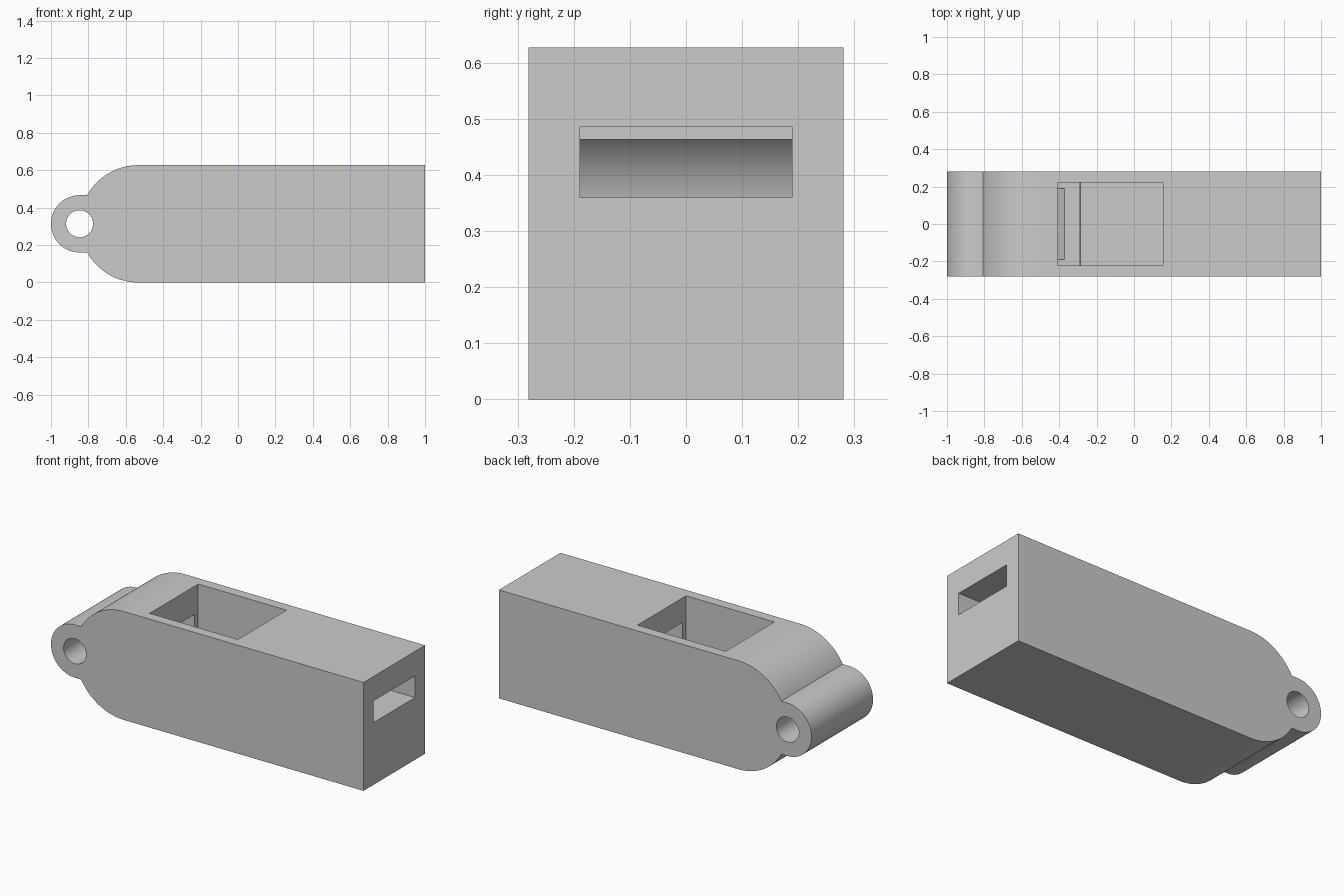
import bpy
import bmesh
from math import sin, cos, asin, pi, radians

cube = bpy.data.objects.get("Cube")
if cube:
    bpy.data.objects.remove(cube, do_unlink=True)

H, HALF_Y = 0.627, 0.281        # body height and half depth
MID = H / 2
NOSE_X, NOSE_R = -0.533, MID    # rounded end of the body
RING_X, RING_R, HOLE_R = -0.847, 0.153, 0.072
CHAMBER_R = 0.194

grey = bpy.data.materials.new("plain_grey")
grey.use_nodes = True
grey.diffuse_color = (0.6, 0.6, 0.6, 1)
grey.node_tree.nodes["Principled BSDF"].inputs["Base Color"].default_value = (0.6, 0.6, 0.6, 1)


def arc(cx, cz, r, start, end, steps):
    """Points of an arc in the xz plane, angles in radians."""
    angles = [start + (end - start) * i / steps for i in range(steps + 1)]
    return [(cx + r * cos(a), cz + r * sin(a)) for a in angles]


def prism(name, outline, half_y):
    """Extrude an xz outline symmetrically along y."""
    bm = bmesh.new()
    face = bm.faces.new([bm.verts.new((x, -half_y, z)) for x, z in outline])
    moved = bmesh.ops.extrude_face_region(bm, geom=[face])["geom"]
    verts = [g for g in moved if isinstance(g, bmesh.types.BMVert)]
    bmesh.ops.translate(bm, verts=verts, vec=(0, 2 * half_y, 0))
    bmesh.ops.recalc_face_normals(bm, faces=bm.faces)
    mesh = bpy.data.meshes.new(name)
    bm.to_mesh(mesh)
    bm.free()
    mesh.materials.append(grey)
    obj = bpy.data.objects.new(name, mesh)
    bpy.context.collection.objects.link(obj)
    return obj


def disc(name, x, r, half_y):
    return prism(name, arc(x, MID, r, 0, 2 * pi, 96)[:-1], half_y)


# Body outline: block, rounded nose and the lug that carries the ring hole
join = pi - asin(RING_R / NOSE_R)
outline = [(1, 0), (1, H)]
outline += arc(NOSE_X, MID, NOSE_R, pi / 2, join, 32)
outline += arc(RING_X, MID, RING_R, pi / 2, 3 * pi / 2, 48)
outline += arc(NOSE_X, MID, NOSE_R, 2 * pi - join, 3 * pi / 2, 32)
body = prism("whistle_body", outline, HALF_Y)

# Cutters: ring hole, sound chamber, stepped top window and mouth slot
window = [(-0.41, 0.7), (-0.41, 0.208), (-0.295, 0.208),
          (-0.285, 0.355), (0.155, 0.355), (0.155, 0.7)]
slot = [(0.1, 0.36), (1.1, 0.36), (1.1, 0.485), (0.1, 0.485)]
cutters = [
    disc("ring_hole_cutter", RING_X, HOLE_R, 0.4),
    disc("chamber_cutter", NOSE_X, CHAMBER_R, 0.19),
    prism("window_cutter", window, 0.222),
    prism("slot_cutter", slot, 0.189),
]
bpy.context.view_layer.objects.active = body
body.select_set(True)
for cutter in cutters:
    mod = body.modifiers.new(cutter.name, "BOOLEAN")
    mod.operation = "DIFFERENCE"
    mod.solver = "EXACT"
    mod.object = cutter
    bpy.ops.object.modifier_apply(modifier=mod.name)
    bpy.data.objects.remove(cutter, do_unlink=True)

# Smooth curves, crisp edges
bpy.ops.object.select_all(action="DESELECT")
body.select_set(True)
bpy.ops.object.shade_smooth_by_angle(angle=radians(25))
